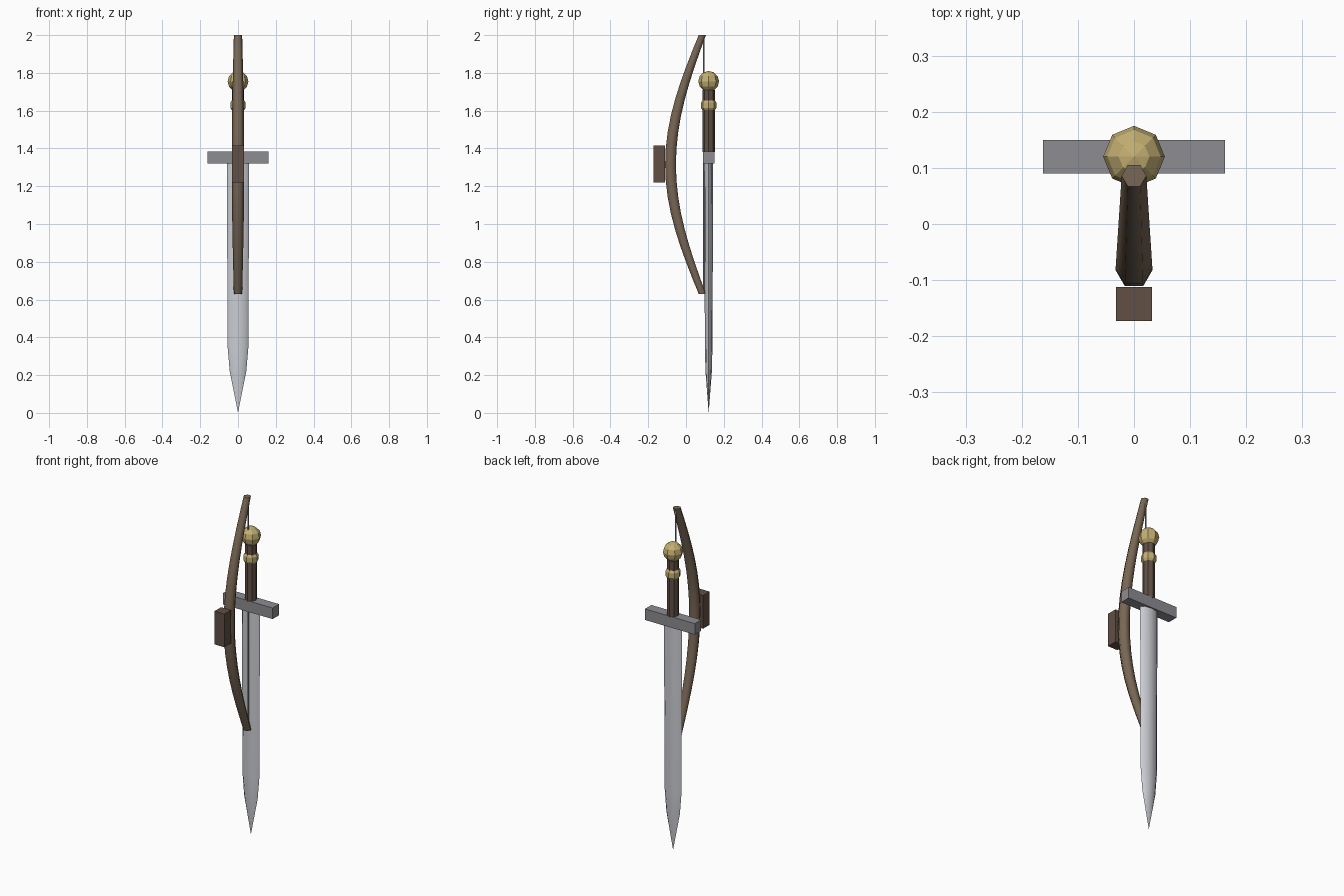
import bpy, bmesh
from math import sin, cos, pi, radians

if "Cube" in bpy.data.objects:
    bpy.data.objects.remove(bpy.data.objects["Cube"])


def material(name, rgb):
    m = bpy.data.materials.new(name)
    m.diffuse_color = (*rgb, 1)
    m.use_nodes = True
    m.node_tree.nodes["Principled BSDF"].inputs["Base Color"].default_value = m.diffuse_color
    return m


wood = material("wood", (0.19, 0.135, 0.09))
leather = material("leather", (0.12, 0.08, 0.06))
gold = material("gold", (0.55, 0.43, 0.17))
steel = material("steel", (0.6, 0.62, 0.66))
iron = material("iron", (0.27, 0.27, 0.29))
cord = material("cord", (0.3, 0.3, 0.28))


def loft(name, rings, sides, mat, smooth=None):
    """Stack horizontal elliptical rings (y, z, rx, ry) into a closed solid."""
    bm = bmesh.new()
    loops = []
    for y, z, rx, ry in rings:
        loops.append([bm.verts.new((rx * cos(2 * pi * i / sides),
                                    y + ry * sin(2 * pi * i / sides), z))
                      for i in range(sides)])
    for a, b in zip(loops, loops[1:]):
        for i in range(sides):
            j = (i + 1) % sides
            bm.faces.new((a[i], a[j], b[j], b[i]))
    bm.faces.new(loops[0][::-1])
    bm.faces.new(loops[-1])
    bmesh.ops.remove_doubles(bm, verts=bm.verts, dist=1e-5)
    bmesh.ops.recalc_face_normals(bm, faces=bm.faces)
    me = bpy.data.meshes.new(name)
    bm.to_mesh(me)
    bm.free()
    ob = bpy.data.objects.new(name, me)
    bpy.context.collection.objects.link(ob)
    me.materials.append(mat)
    if smooth:
        bpy.ops.object.select_all(action='DESELECT')
        ob.select_set(True)
        bpy.context.view_layer.objects.active = ob
        bpy.ops.object.shade_smooth_by_angle(angle=radians(smooth))
    return ob


def box(name, lo, hi, mat):
    bpy.ops.mesh.primitive_cube_add(size=1, location=[(a + b) / 2 for a, b in zip(lo, hi)])
    ob = bpy.context.object
    ob.name = name
    ob.scale = [b - a for a, b in zip(lo, hi)]
    ob.data.materials.append(mat)


SY = 0.12  # depth of the sword's axis

# Sword blade, tapering to a point at the floor
loft("blade", [(SY, z, rx, ry) for z, rx, ry in (
    (0, 0, 0), (0.22, 0.044, 0.017), (0.35, 0.055, 0.020), (1.33, 0.059, 0.024))],
    8, steel, 60)

# Cross guard
box("cross_guard", (-0.162, 0.09, 1.32), (0.162, 0.15, 1.385), iron)

# Hilt with collar ring and faceted pommel
loft("hilt", [(SY, 1.38, 0.033, 0.033), (SY, 1.71, 0.033, 0.033)], 8, leather)
loft("hilt_ring", [(SY, z, r, r) for z, r in (
    (1.603, 0.033), (1.615, 0.041), (1.643, 0.041), (1.655, 0.033))], 8, gold)
bpy.ops.mesh.primitive_uv_sphere_add(segments=8, ring_count=6, radius=0.055,
                                     location=(0, SY, 1.755))
bpy.context.object.name = "pommel"
bpy.context.object.data.materials.append(gold)

# Bow stave: hexagonal limbs curving back and thinning towards the tips
rings = []
for i in range(17):
    t = i / 8 - 1
    u = 1 - cos(t * pi / 2)
    r = 0.033 - 0.011 * u
    rings.append((-0.082 + 0.168 * u, 1.315 + 0.685 * t, r, r))
loft("bow_stave", rings, 6, wood, 65)

# Bow grip block and string
box("bow_grip", (-0.032, -0.173, 1.22), (0.032, -0.112, 1.415), leather)
loft("bow_string", [(0.094, 0.632, 0.004, 0.004), (0.094, 2.0, 0.004, 0.004)], 6, cord)
